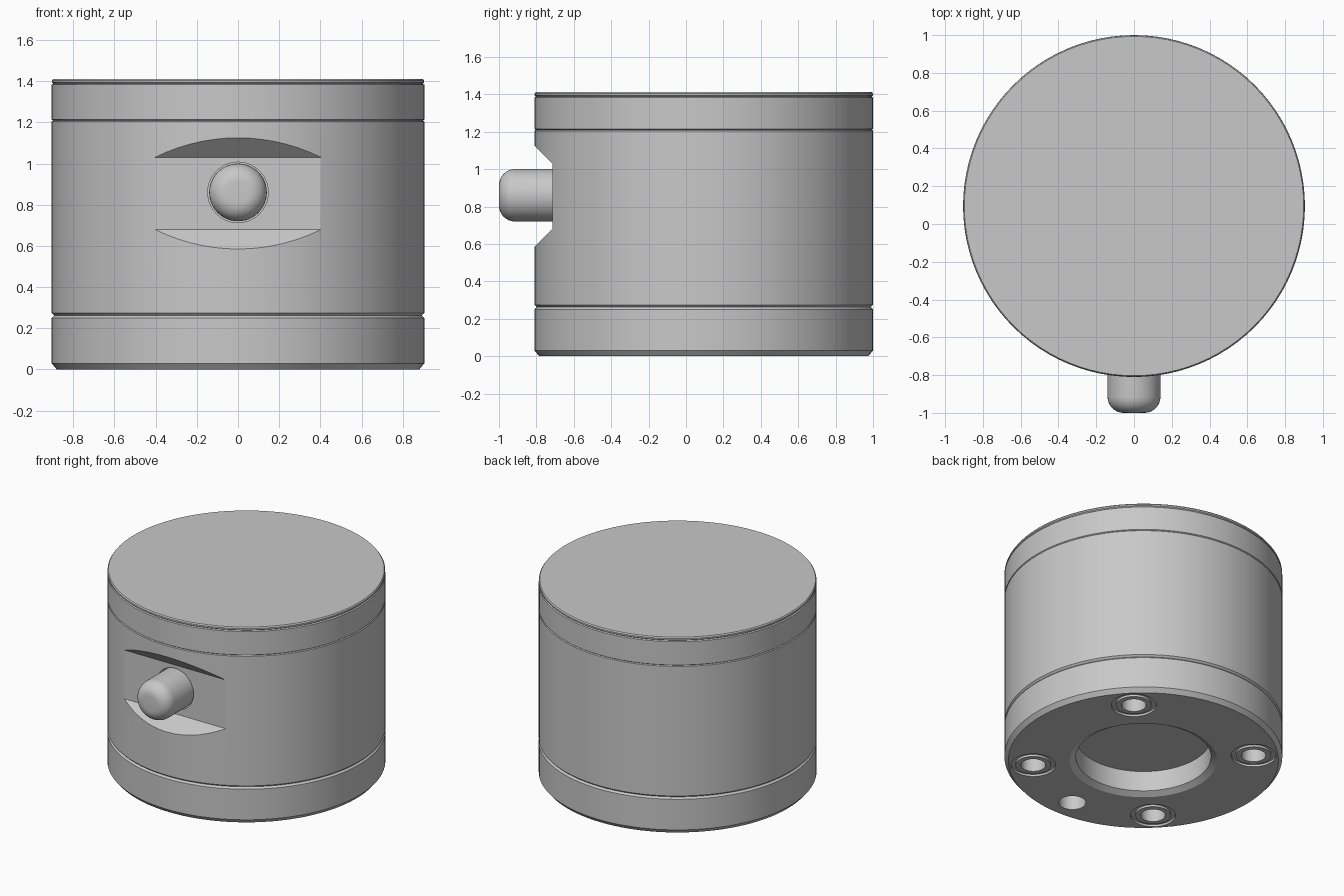
import bpy, bmesh
from math import sin, cos, pi, radians
from mathutils import Matrix, Vector

default = bpy.data.objects.get("Cube")
if default:
    bpy.data.objects.remove(default, do_unlink=True)

CENTER_Y = 0.095
R = 0.905

metal = bpy.data.materials.new("plain grey metal")
metal.use_nodes = True
metal.diffuse_color = (0.58, 0.58, 0.58, 1)
metal.node_tree.nodes["Principled BSDF"].inputs["Base Color"].default_value = (0.58, 0.58, 0.58, 1)


def finish(name, bm, matrix):
    bmesh.ops.transform(bm, matrix=matrix, verts=bm.verts)
    bmesh.ops.recalc_face_normals(bm, faces=bm.faces)
    mesh = bpy.data.meshes.new(name)
    bm.to_mesh(mesh)
    bm.free()
    mesh.materials.append(metal)
    obj = bpy.data.objects.new(name, mesh)
    bpy.context.collection.objects.link(obj)
    return obj


def lathe(name, profile, matrix, segments=96):
    """Revolve (radius, height) points; zero radius closes an end."""
    bm = bmesh.new()
    rings = []
    for r, z in profile:
        count = segments if r > 0 else 1
        rings.append([bm.verts.new((r * cos(2 * pi * i / segments),
                                    r * sin(2 * pi * i / segments), z)) for i in range(count)])
    for a, b in zip(rings, rings[1:]):
        for i in range(segments):
            j = (i + 1) % segments
            if len(a) == 1:
                bm.faces.new((a[0], b[i], b[j]))
            elif len(b) == 1:
                bm.faces.new((a[i], a[j], b[0]))
            else:
                bm.faces.new((a[i], a[j], b[j], b[i]))
    return finish(name, bm, matrix)


def cylinder(name, radius, low, high, matrix):
    return lathe(name, [(0, low), (radius, low), (radius, high), (0, high)], matrix, 40)


def activate(obj):
    bpy.ops.object.select_all(action='DESELECT')
    obj.select_set(True)
    bpy.context.view_layer.objects.active = obj


def cut(obj, cutters):
    activate(obj)
    for cutter in cutters:
        mod = obj.modifiers.new("cut", 'BOOLEAN')
        mod.operation = 'DIFFERENCE'
        mod.solver = 'EXACT'
        mod.object = cutter
        bpy.ops.object.modifier_apply(modifier=mod.name)
        bpy.data.objects.remove(cutter, do_unlink=True)


axis = Matrix.Translation((0, CENTER_Y, 0))

# Base ring with a chamfered foot and a round recess underneath
base = lathe("base", [(0, 0.17), (0.44, 0.17), (0.44, 0.025), (0.48, 0),
                      (R - 0.025, 0), (R, 0.03), (R, 0.25),
                      (R - 0.012, 0.262), (0, 0.262)], axis)

# Middle body
body = lathe("body", [(0, 0.262), (R - 0.012, 0.262), (R, 0.274),
                      (R, 1.205), (R - 0.006, 1.21), (0, 1.21)], axis)

# Lid with a fine groove below its rim
lid = lathe("lid", [(0, 1.21), (R - 0.006, 1.21), (R, 1.215), (R, 1.383),
                    (R - 0.008, 1.388), (R - 0.001, 1.394), (R - 0.001, 1.404),
                    (R - 0.007, 1.412), (0, 1.412)], axis)


def bottom_spot(angle, radius=0.72):
    a = radians(angle)
    return Matrix.Translation((radius * cos(a), CENTER_Y + radius * sin(a), 0))


# Mounting holes under the base: four with ring grooves and one plain
cutters = []
for angle in (45, 135, 225, 315):
    spot = bottom_spot(angle)
    cutters.append(lathe("groove_cutter", [(0.115, -0.05), (0.146, -0.05), (0.146, 0.015),
                                           (0.115, 0.015), (0.115, -0.05)], spot, 40))
    cutters.append(cylinder("hole_cutter", 0.08, -0.05, 0.12, spot))
cutters.append(cylinder("hole_cutter", 0.088, -0.05, 0.12, bottom_spot(270)))
cut(base, cutters)

# Flat-bottomed notch with sloping sides across the front, and a socket for the knob
KNOB_Z = 0.86
bm = bmesh.new()
section = [(-0.715, 0.175), (-0.915, 0.375), (-0.915, -0.375), (-0.715, -0.175)]
face = bm.faces.new([bm.verts.new((-0.7, y, KNOB_Z - 0.005 + z)) for y, z in section])
side = bmesh.ops.extrude_face_region(bm, geom=[face])["geom"]
bmesh.ops.translate(bm, vec=Vector((1.4, 0, 0)),
                    verts=[v for v in side if isinstance(v, bmesh.types.BMVert)])
notch = finish("notch_cutter", bm, Matrix())
forward = Matrix.Translation((0, 0, KNOB_Z)) @ Matrix.Rotation(pi / 2, 4, 'X')
cut(body, [notch, cylinder("socket_cutter", 0.147, 0.6, 0.95, forward)])

# Push knob with a rounded end
FILLET = 0.085
rounded = [(0.14 - FILLET + FILLET * cos(t * pi / 16), 1 - FILLET + FILLET * sin(t * pi / 16))
           for t in range(9)]
knob = lathe("knob", [(0, 0.6), (0.14, 0.6)] + rounded + [(0, 1)], forward, 48)

for obj in (base, body, lid, knob):
    activate(obj)
    bpy.ops.object.shade_smooth_by_angle(angle=radians(25))
